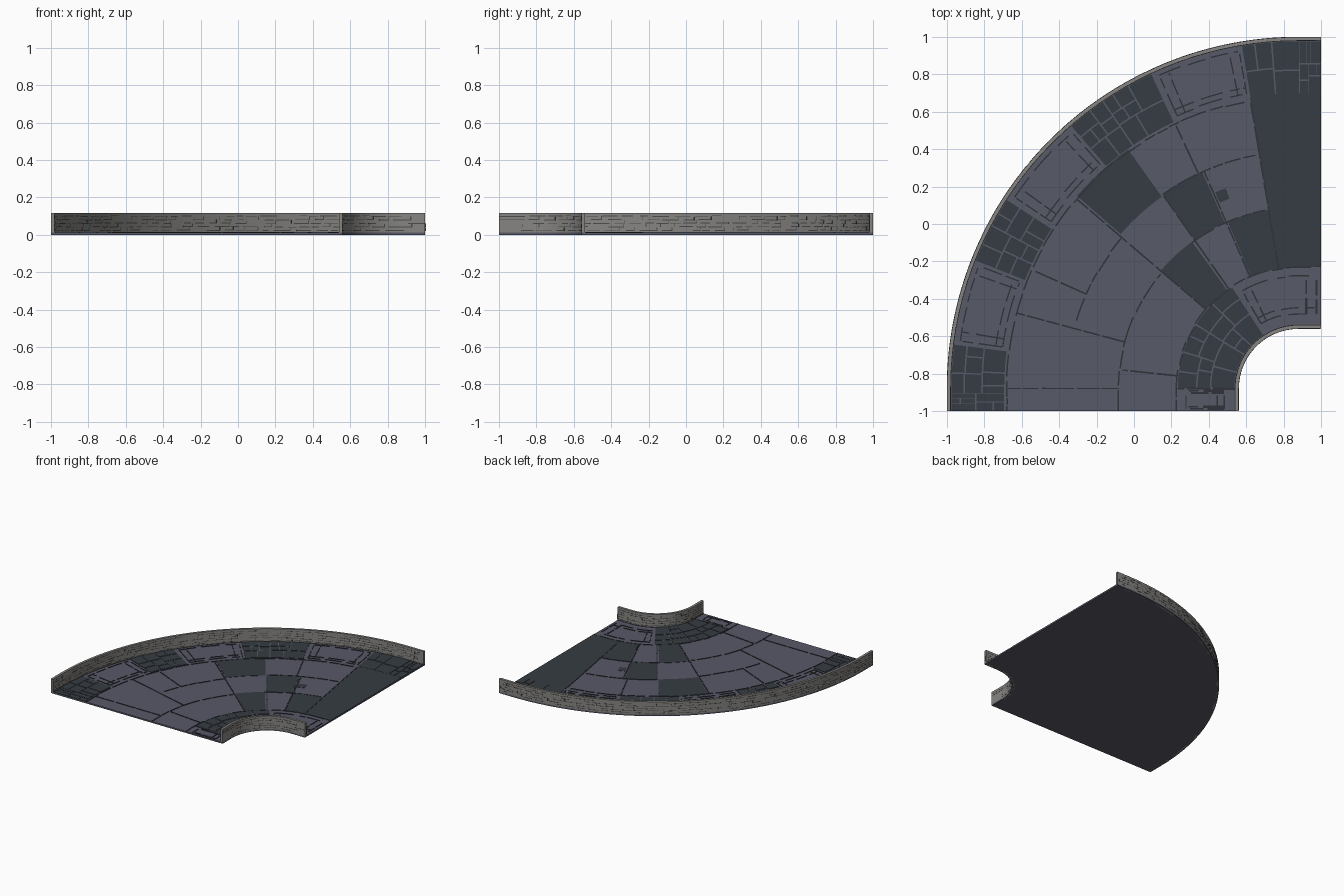
import bpy, bmesh, math, random

random.seed(7)
cube = bpy.data.objects.get("Cube")
if cube:
    bpy.data.objects.remove(cube, do_unlink=True)

# Bend layout: u is degrees along the curve; ten units past each end are straight
CENTRE, STRAIGHT = 0.88, 0.12
U0, U1 = -10, 100
R_IN, R_OUT, WALL = 0.32, 1.88, 0.02
FLOOR, TOP = 0.012, 0.118


def material(name, rgb):
    m = bpy.data.materials.new(name)
    m.use_nodes = True
    m.diffuse_color = (*rgb, 1)
    m.node_tree.nodes["Principled BSDF"].inputs["Base Color"].default_value = (*rgb, 1)
    return m


SLATE = material("slate paving", (0.096, 0.1, 0.135))
DARK = material("dark paving", (0.036, 0.045, 0.054))
SEAM = material("seam shadow", (0.03, 0.032, 0.042))
STONE = material("grey wall stone", (0.24, 0.235, 0.225))
JOINT = material("brick joint", (0.07, 0.07, 0.068))


def place(u, r, z):
    a = math.radians(min(max(u, 0), 90))
    x, y = CENTRE - r * math.cos(a), -CENTRE + r * math.sin(a)
    if u < 0:
        y += u / 10 * STRAIGHT
    if u > 90:
        x += (u - 90) / 10 * STRAIGHT
    return x, y, z


def block(bm, u0, u1, r0, r1, z0, z1, step=2.5):
    """Curved box following the bend."""
    n = max(1, math.ceil((u1 - u0) / step))
    us = [u0 + (u1 - u0) * i / n for i in range(n + 1)]
    us = sorted(set(us + [k for k in (0, 90) if u0 < k < u1]))
    rings = [[bm.verts.new(place(u, r, z)) for r, z in
              ((r0, z0), (r1, z0), (r1, z1), (r0, z1))] for u in us]
    for a, b in zip(rings, rings[1:]):
        for i in range(4):
            j = (i + 1) % 4
            bm.faces.new((a[i], b[i], b[j], a[j]))
    bm.faces.new(rings[0])
    bm.faces.new(rings[-1][::-1])


def finish(bm, name, mat, smooth=False):
    bmesh.ops.recalc_face_normals(bm, faces=bm.faces)
    mesh = bpy.data.meshes.new(name)
    bm.to_mesh(mesh)
    bm.free()
    mesh.materials.append(mat)
    ob = bpy.data.objects.new(name, mesh)
    bpy.context.scene.collection.objects.link(ob)
    if smooth:
        bpy.ops.object.select_all(action='DESELECT')
        ob.select_set(True)
        bpy.context.view_layer.objects.active = ob
        bpy.ops.object.shade_smooth_by_angle(angle=math.radians(30))


def degrees(length, r):
    return math.degrees(length / r)


# Road slab
bm = bmesh.new()
block(bm, U0, U1, R_IN, R_OUT, 0, FLOOR)
finish(bm, "road_slab", SLATE)

# Large dark paving stones
bm = bmesh.new()
for u0, u1, r0, r1 in ((80.5, U1, 0.65, 1.58), (41, 54.5, 1.26, 1.57),
                       (55, 66, 0.97, 1.27), (67, 80.5, 0.65, 0.97),
                       (40.5, 54, 0.65, 0.97), (67, 70, 1.08, 1.14)):
    block(bm, u0, u1, r0, r1, FLOOR - 0.002, FLOOR + 0.002)
finish(bm, "dark_paving_stones", DARK)


# Cobble patches: split at random into stones with open gaps
def cobbles(bm, u0, u1, r0, r1, size):
    mid = (r0 + r1) / 2
    wide, deep = math.radians(u1 - u0) * mid, r1 - r0
    f = random.uniform(0.38, 0.62)
    if max(wide, deep) > size * random.uniform(0.85, 1.25):
        if wide > deep:
            c = u0 + (u1 - u0) * f
            cobbles(bm, u0, c, r0, r1, size)
            cobbles(bm, c, u1, r0, r1, size)
        else:
            c = r0 + deep * f
            cobbles(bm, u0, u1, r0, c, size)
            cobbles(bm, u0, u1, c, r1, size)
        return
    g = 0.004
    d = degrees(g, mid)
    block(bm, u0 + d, u1 - d, r0 + g, r1 - g, FLOOR - 0.002, FLOOR + 0.003)


bm = bmesh.new()
for u0, u1 in ((U0, 7.4), (21.5, 33), (49, 65), (80.5, U1)):
    cobbles(bm, u0, u1, 1.57, R_OUT - WALL, 0.14)
cobbles(bm, 0, 57, R_IN + WALL, 0.65, 0.13)
finish(bm, "cobbles", DARK)

# Seams between slabs, drawn as broken strips
bm = bmesh.new()
SEAM_Z = (FLOOR - 0.001, FLOOR + 0.004)


def arc_seam(r, u0, u1, fill=0.85, w=0.008):
    u = u0
    while u < u1 - 0.3:
        end = min(u1, u + degrees(random.uniform(0.06, 0.2), r))
        off = random.uniform(-0.004, 0.004)
        block(bm, u, u + (end - u) * fill, r + off - w / 2, r + off + w / 2, *SEAM_Z)
        u = end


def radial_seam(u, r0, r1, fill=0.9, w=0.008):
    r = r0
    while r < r1 - 0.01:
        end = min(r1, r + random.uniform(0.08, 0.2))
        d = degrees(w / 2, r)
        block(bm, u - d, u + d, r, r + (end - r) * fill, *SEAM_Z)
        r = end


for r, u0, u1 in ((1.56, U0, 80), (0.96, U0, 40), (0.97, 54, 80), (0.65, U0, U1),
                  (1.24, 17, 41), (1.27, 55, 80)):
    arc_seam(r, u0, u1)
for u, r0, r1 in ((15, 0.96, 1.56), (24, 1.24, 1.56), (0, 0.96, 1.56), (0, 0.34, 0.65),
                  (6, 0.65, 0.95), (65, 1.27, 1.56), (55, 0.65, 1.27), (66.5, 0.65, 1.27),
                  (40.5, 0.65, 1.56), (80.5, 0.65, 1.56)):
    radial_seam(u, r0, r1)
# Framed border panels
for u0, u1, r0, r1 in ((8, 21, 1.6, 1.83), (34, 48.5, 1.6, 1.83), (66, 80, 1.6, 1.83),
                       (60, 98, 0.4, 0.6), (-9, -1, 0.4, 0.6)):
    edge = (u1 - u0) * 0.12
    for r in (r0, r0 + 0.035, r1):
        arc_seam(r, u0, u1, 0.75, 0.007)
    for u in (u0, u0 + edge, u1 - edge, u1):
        radial_seam(u, r0, r1, 0.8, 0.007)
finish(bm, "paving_seams", SEAM)

# Curb walls with broken brick joints on both faces
for name, r0 in (("outer", R_OUT - WALL), ("inner", R_IN)):
    bm = bmesh.new()
    block(bm, U0, U1, r0, r0 + WALL, 0, TOP)
    finish(bm, name + "_wall", STONE, smooth=True)

    bm = bmesh.new()
    for face in (r0, r0 + WALL):
        skin = (face - 0.001, face + 0.001)
        for course in range(5):
            z = 0.022 + course * 0.019
            u = U0 + 0.3
            while u < U1 - 4:
                length = degrees(random.uniform(0.035, 0.1), face)
                end = min(U1 - 0.2, u + length)
                zz = z + random.uniform(-0.002, 0.002)
                if random.random() < 0.8:
                    block(bm, u, end, *skin, zz, zz + 0.004)
                if random.random() < 0.45 and course < 4:
                    block(bm, end, end + degrees(0.004, face), *skin, zz, zz + 0.019)
                u = end + degrees(random.uniform(0.01, 0.04), face)
    # Shadowed foot where the wall meets the road
    foot = r0 if name == "outer" else r0 + WALL
    block(bm, U0, U1, foot - 0.002, foot + 0.002, FLOOR - 0.002, FLOOR + 0.004)
    finish(bm, name + "_wall_joints", JOINT)
